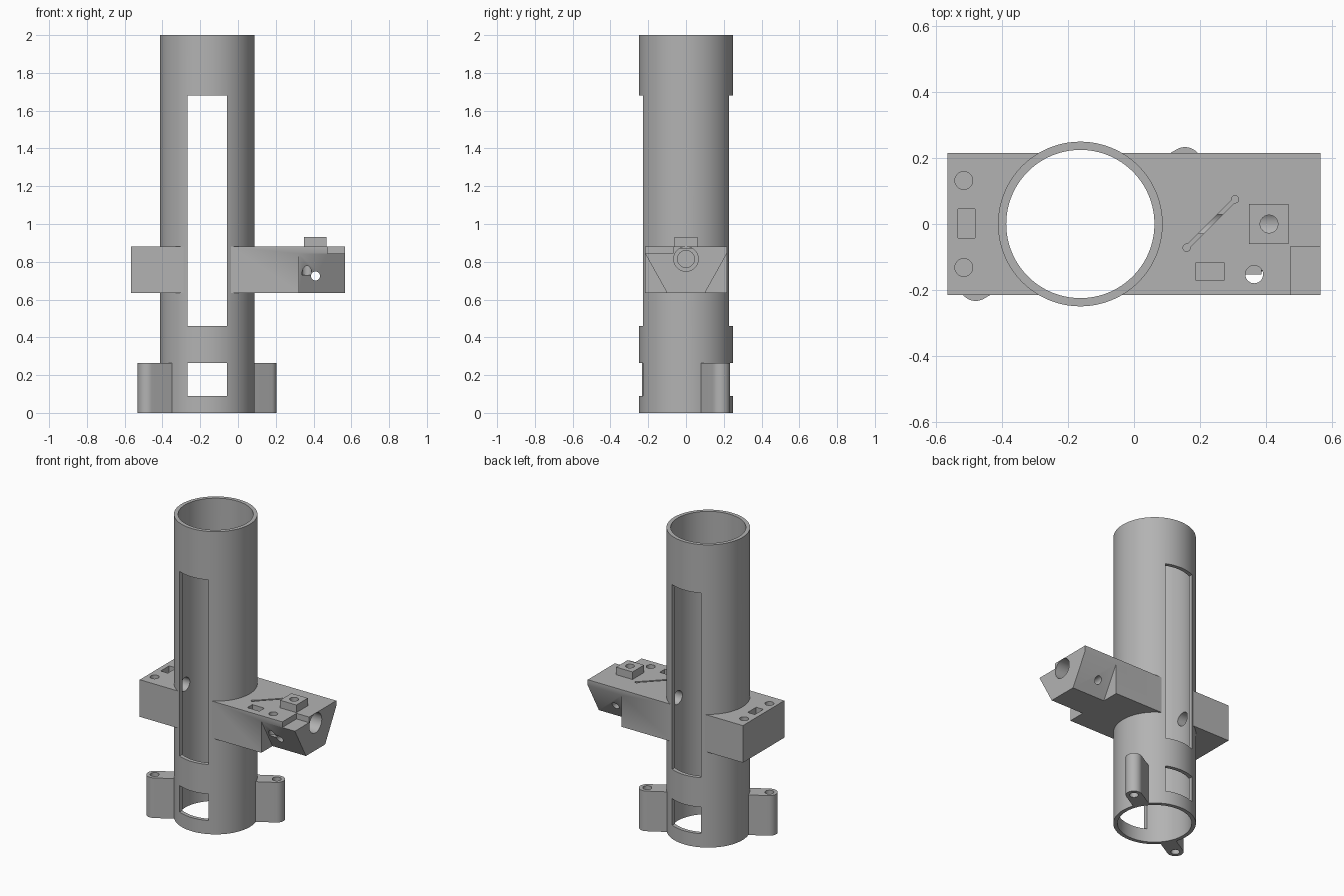
import bpy, bmesh, math
from mathutils import Matrix, Vector

if "Cube" in bpy.data.objects:
    bpy.data.objects.remove(bpy.data.objects["Cube"])

GREY = 0.45
grey = bpy.data.materials.new("plain grey")
grey.use_nodes = True
grey.diffuse_color = (GREY, GREY, GREY, 1)
grey.node_tree.nodes["Principled BSDF"].inputs["Base Color"].default_value = (GREY, GREY, GREY, 1)

AXIS = -0.163            # tube centre in x
OUTER, INNER = 0.25, 0.225
TOP, BOTTOM = 0.88, 0.635    # bracket heights
BORE_Z = 0.815


def add(name, bm):
    bmesh.ops.recalc_face_normals(bm, faces=bm.faces)
    mesh = bpy.data.meshes.new(name)
    bm.to_mesh(mesh)
    bm.free()
    mesh.materials.append(grey)
    obj = bpy.data.objects.new(name, mesh)
    bpy.context.collection.objects.link(obj)
    return obj


def box(name, x, y, z):
    bm = bmesh.new()
    lo, hi = Vector((x[0], y[0], z[0])), Vector((x[1], y[1], z[1]))
    bmesh.ops.create_cube(bm, size=1, matrix=Matrix.Translation((lo + hi) / 2) @ Matrix.Diagonal((*(hi - lo), 1)))
    return add(name, bm)


def rod(name, start, end, radius, sides=40):
    start, end = Vector(start), Vector(end)
    span = end - start
    turn = span.to_track_quat('Z', 'Y').to_matrix().to_4x4()
    bm = bmesh.new()
    bmesh.ops.create_cone(bm, cap_ends=True, segments=sides, radius1=radius, radius2=radius,
                          depth=span.length, matrix=Matrix.Translation((start + end) / 2) @ turn)
    return add(name, bm)


def prism(name, points, direction):
    bm = bmesh.new()
    face = bm.faces.new([bm.verts.new(p) for p in points])
    extruded = bmesh.ops.extrude_face_region(bm, geom=[face])
    verts = [v for v in extruded["geom"] if isinstance(v, bmesh.types.BMVert)]
    bmesh.ops.translate(bm, verts=verts, vec=direction)
    return add(name, bm)


def pit(x, y, radius, floor, top=1.0):
    return rod("cutter", (x, y, floor), (x, y, top), radius)


def carve(obj, cutters):
    for cutter in cutters:
        cutter.hide_render = True
        mod = obj.modifiers.new("cut", 'BOOLEAN')
        mod.operation, mod.solver, mod.object = 'DIFFERENCE', 'EXACT', cutter
    bpy.context.view_layer.update()
    mesh = bpy.data.meshes.new_from_object(obj.evaluated_get(bpy.context.evaluated_depsgraph_get()))
    obj.modifiers.clear()
    obj.data = mesh
    for cutter in cutters:
        bpy.data.objects.remove(cutter)


def bore():
    return rod("cutter", (-0.46, 0, BORE_Z), (0.6, 0, BORE_Z), 0.045)


# Main tube with front-to-back windows and the cross bore
tube = rod("main_tube", (AXIS, 0, 0), (AXIS, 0, 2), OUTER, 128)
windows = [box("cutter", (-0.268, -0.058), (-0.4, 0.4), z) for z in ((0.46, 1.68), (0.09, 0.265))]
carve(tube, [rod("cutter", (AXIS, 0, -0.1), (AXIS, 0, 2.1), INNER, 128), bore()] + windows)

# Bracket through the tube, with chamfered nose, bore and pockets
bracket = box("bracket", (-0.567, 0.567), (-0.216, 0.216), (BOTTOM, TOP))
cutters = [rod("cutter", (AXIS, 0, 0.5), (AXIS, 0, 1), 0.245, 128),
           bore(),
           rod("cutter", (0.44, 0, BORE_Z), (0.6, 0, BORE_Z), 0.065),
           box("cutter", (0.475, 0.6), (-0.3, -0.068), (0.843, 1)),
           rod("cutter", (0.41, -0.3, 0.725), (0.41, 0.3, 0.725), 0.024)]
for side in (-1, 1):
    outline = [(0.216, 0.843), (0.0804, 0.6), (0.3, 0.6), (0.3, 0.843)]
    cutters.append(prism("cutter", [(0.322, side * y, z) for y, z in outline], (0.3, 0, 0)))
    cutters.append(pit(-0.517, side * 0.132, 0.027, 0.73))
cutters += [pit(0.365, -0.153, 0.027, 0.73),
            pit(0.41, 0, 0.027, 0.8),
            box("cutter", (-0.535, -0.483), (-0.043, 0.046), (0.78, 1)),
            box("cutter", (0.187, 0.275), (-0.17, -0.118), (0.78, 1))]
carve(bracket, cutters)

# Narrow diagonal groove with round ends
a, b = Vector((0.16, -0.072, 0)), Vector((0.307, 0.075, 0))
across = Vector((-1, 1, 0)).normalized() * 0.006
floor = Vector((0, 0, 0.85))
groove = [p + floor for p in (a - across, b - across, b + across, a + across)]
carve(bracket, [prism("cutter", groove, (0, 0, 0.1))])
carve(bracket, [pit(p.x, p.y, 0.011, 0.85) for p in (a, b)])

# Square clamp post on the nose
post = box("clamp_post", (0.349, 0.469), (-0.06, 0.06), (0.87, 0.93))
carve(post, [pit(0.41, 0, 0.027, 0.8)])

# Round-ended foot lugs on opposite sides of the tube base
lugs = []
for name, angle in (("left_foot_lug", math.radians(30)), ("right_foot_lug", math.radians(210))):
    reach, half = 0.367, 0.05
    outline = [(0.236, -half)]
    for i in range(25):
        t = math.pi * (i / 24 - 0.5)
        outline.append((reach + half * math.cos(t), half * math.sin(t)))
    outline.append((0.236, half))
    place = Matrix.Translation((AXIS, 0, 0)) @ Matrix.Rotation(angle, 4, 'Z')
    lug = prism(name, [place @ Vector((x, y, 0)) for x, y in outline], (0, 0, 0.265))
    hole = place @ Vector((reach, 0, 0))
    carve(lug, [pit(hole.x, hole.y, 0.027, -0.1)])
    lugs.append(lug)

# Smooth the round surfaces, keep the edges crisp
bpy.ops.object.select_all(action='DESELECT')
for obj in [tube, bracket, post] + lugs:
    obj.select_set(True)
bpy.context.view_layer.objects.active = tube
bpy.ops.object.shade_smooth_by_angle(angle=math.radians(30))
